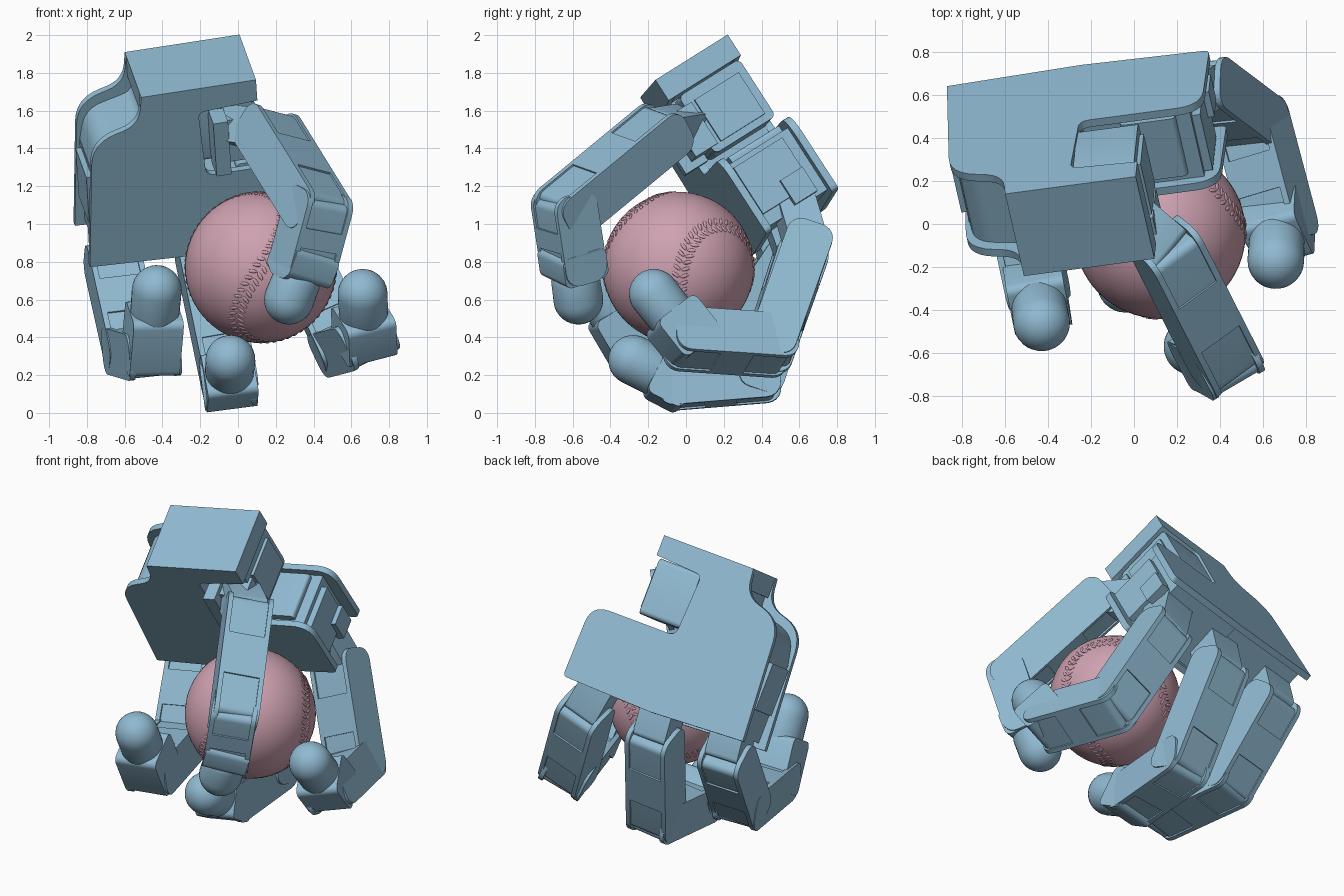
import bpy, bmesh, math
from mathutils import Vector, Matrix

cube = bpy.data.objects.get("Cube")
if cube:
    bpy.data.objects.remove(cube, do_unlink=True)


def material(name, rgb):
    m = bpy.data.materials.new(name)
    m.use_nodes = True
    m.diffuse_color = (*rgb, 1)
    m.node_tree.nodes["Principled BSDF"].inputs["Base Color"].default_value = (*rgb, 1)
    return m


BLUE = material("steel_blue", (0.28, 0.49, 0.64))
PINK = material("dusty_pink", (0.62, 0.36, 0.44))


def finish(name, bm, frame, mat=BLUE, smooth=False):
    bmesh.ops.transform(bm, matrix=frame, verts=bm.verts)
    bmesh.ops.recalc_face_normals(bm, faces=bm.faces)
    me = bpy.data.meshes.new(name)
    bm.to_mesh(me)
    bm.free()
    me.materials.append(mat)
    ob = bpy.data.objects.new(name, me)
    bpy.context.collection.objects.link(ob)
    if smooth:
        bpy.ops.object.select_all(action='DESELECT')
        ob.select_set(True)
        bpy.context.view_layer.objects.active = ob
        bpy.ops.object.shade_smooth_by_angle(angle=math.radians(40))
    return ob


def box(name, frame, lo, hi, round_axis=None, radius=0.0):
    """Box between two corners; edges along round_axis may be rounded."""
    bm = bmesh.new()
    bmesh.ops.create_cube(bm, size=1)
    lo, hi = Vector(lo), Vector(hi)
    for v in bm.verts:
        v.co = Vector([lo[i] + (v.co[i] + 0.5) * (hi[i] - lo[i]) for i in range(3)])
    if round_axis is not None:
        edges = [e for e in bm.edges
                 if abs((e.verts[0].co - e.verts[1].co).normalized()[round_axis]) > 0.9]
        bmesh.ops.bevel(bm, geom=edges, offset=radius, segments=5, profile=0.5, affect='EDGES')
    return finish(name, bm, frame, smooth=round_axis is not None)


def rounded(corners):
    """Outline with each (x, y, radius) corner replaced by an arc."""
    out = []
    for i, (x, y, r) in enumerate(corners):
        p = Vector((x, y))
        if not r:
            out.append(p)
            continue
        a = p + (Vector(corners[i - 1][:2]) - p).normalized() * r
        b = p + (Vector(corners[(i + 1) % len(corners)][:2]) - p).normalized() * r
        for k in range(7):
            t = k / 6
            out.append(a * (1 - t) ** 2 + p * 2 * t * (1 - t) + b * t * t)
    return out


def prism(name, frame, outline, b0, b1):
    bm = bmesh.new()
    face = bm.faces.new([bm.verts.new((p.x, b0, p.y)) for p in outline])
    ext = bmesh.ops.extrude_face_region(bm, geom=[face])["geom"]
    for v in ext:
        if isinstance(v, bmesh.types.BMVert):
            v.co.y = b1
    return finish(name, bm, frame, smooth=True)


def axes(x, y, z, origin):
    m = Matrix((x, y, z)).transposed().to_4x4()
    m.translation = origin
    return m


def along(p, q, width):
    """Frame at p: y runs to q, x is the width direction."""
    y = (q - p).normalized()
    x = (width - y * width.dot(y)).normalized()
    return axes(x, y, x.cross(y), p)


# Palm frame: x across, y out of the back, z toward the fingers
U = Vector((0.98, 0.13, 0.15)).normalized()
N = Vector((-0.196, 0.83, 0.52))
N = (N - U * N.dot(U)).normalized()
D = N.cross(U)
PALM = axes(U, N, D, Vector((-0.6, 0.14, 1.91)))
THICK = -0.46

# Palm plates, front and back
outline = rounded([(0, 0, 0), (0.62, 0, 0), (0.62, 0.13, 0), (0.3, 0.15, 0.04),
                   (0.32, 0.55, 0.05), (0.9, 0.55, 0.12), (0.91, 1.02, 0.03),
                   (0.3, 1.04, 0), (-0.335, 1.01, 0), (-0.28, 0.24, 0.14), (-0.02, 0.17, 0.1)])
prism("palm_back_plate", PALM, outline, -0.04, 0)
prism("palm_front_plate", PALM, outline, THICK, THICK + 0.04)

# Wrist block, and the curved side wall set in from the plate edges
box("wrist_block", PALM, (0, THICK + 0.03, 0), (0.62, -0.03, 0.13))
wall = rounded([(0.02, 0.1, 0), (0.3, 0.1, 0), (0.31, 0.48, 0), (-0.28, 0.48, 0),
                (-0.24, 0.29, 0.1), (0.02, 0.22, 0.06)])
prism("side_wall", PALM, wall, THICK + 0.03, -0.03)

# Motors between the plates
box("palm_core", PALM, (-0.28, THICK + 0.03, 0.47), (0.32, -0.03, 0.98))
box("side_motor", PALM, (-0.31, THICK + 0.08, 0.5), (-0.25, -0.08, 0.8))
box("wing_core", PALM, (0.3, THICK + 0.03, 0.6), (0.83, -0.03, 0.99))
box("wing_motor", PALM, (0.8, THICK + 0.05, 0.63), (0.87, -0.1, 0.92))
box("wing_connector", PALM, (0.84, -0.24, 0.82), (0.9, -0.1, 0.97))
box("wing_cable_cover", PALM, (0.5, THICK + 0.08, 0.56), (0.76, -0.06, 0.62), 1, 0.02)

# Thumb motor in the cutout
box("thumb_motor", PALM, (0.31, -0.4, 0.14), (0.6, -0.015, 0.5), 0, 0.03)
box("thumb_motor_cap", PALM, (0.36, -0.5, 0.2), (0.62, -0.36, 0.46))
box("thumb_bracket", PALM, (0.36, -0.56, 0.17), (0.44, -0.42, 0.5))
box("thumb_motor_rib", PALM, (0.58, -0.34, 0.2), (0.62, -0.06, 0.46))


def link(name, p, q, width, ext=0.11, half=0.14, depth=0.125):
    """Finger link: motor core with a rounded side plate on each flank."""
    f, n = along(p, q, width), (q - p).length
    box(name + "_core", f, (-half + 0.02, -ext + 0.04, -depth + 0.01),
        (half - 0.02, n + ext - 0.04, depth - 0.01), 0, 0.04)
    for side in (-1, 1):
        xs = sorted((side * half, side * (half - 0.03)))
        box(name + "_side_plate", f, (xs[0], -ext, -depth), (xs[1], n + ext, depth), 0, 0.08)
    # Raised bridge over the core at mid-length
    box(name + "_bridge", f, (-half + 0.01, n * 0.3, -depth), (half - 0.01, n * 0.7, depth))


def fingertip(name, p, q, width):
    """Rounded tip: square mount, cylinder and dome."""
    f, n = along(p, q, width), (q - p).length
    box(name + "_mount", f, (-0.135, -0.07, -0.133), (0.135, max(n - 0.13, 0.06), 0.133), 0, 0.04)
    bm = bmesh.new()
    bmesh.ops.create_uvsphere(bm, u_segments=32, v_segments=16, radius=0.132)
    for v in bm.verts:
        if v.co.z < -0.001:
            v.co.z -= n * 0.4
    turn = Matrix.Rotation(-math.pi / 2, 4, 'X')
    finish(name + "_dome", bm, f @ Matrix.Translation((0, n, 0)) @ turn, smooth=True)


def palm_point(a, b, c):
    return PALM @ Vector((a, b, c))


# Each digit: root, joints, tip centre, width direction
digits = {
    "right_finger": (palm_point(-0.17, -0.22, 0.95),
                     [(-0.66, 0.51, 0.79), (-0.56, 0.21, 0.34), (-0.46, -0.26, 0.31)],
                     (-0.43, -0.46, 0.65), (0.99, 0.14, 0.1)),
    "middle_finger": (palm_point(0.31, -0.22, 0.95),
                      [(-0.18, 0.59, 0.82), (-0.05, 0.39, 0.19), (-0.05, -0.04, 0.155)],
                      (-0.04, -0.28, 0.28), (0.98, 0.1, 0.13)),
    "left_finger": (palm_point(0.72, -0.2, 0.92),
                    [(0.31, 0.64, 0.88), (0.555, 0.455, 0.36), (0.67, 0.02, 0.39)],
                    (0.66, -0.17, 0.63), (0.9, 0.1, 0.43)),
    "thumb": (palm_point(0.5, -0.42, 0.3),
              [(0.16, -0.13, 1.49), (0.42, -0.64, 1.07), (0.35, -0.6, 0.81)],
              (0.27, -0.57, 0.6), (0.8, 0.5, -0.25)),
}
for name, (root, joints, tip, width) in digits.items():
    width = Vector(width)
    j = [Vector(p) for p in joints]
    f = along(root, j[0], width)
    box(name + "_base", f, (-0.11, -0.03, -0.1),
        (0.11, (j[0] - root).length, 0.1), 0, 0.03)
    link(name + "_lower_link", j[0], j[1], width, ext=0.09)
    link(name + "_upper_link", j[1], j[2], width)
    fingertip(name + "_tip", j[2], Vector(tip), width)

# Ball with a raised stitched seam
BALL = Matrix.Translation((0.12, -0.04, 0.77))
R = 0.4
bm = bmesh.new()
bmesh.ops.create_uvsphere(bm, u_segments=64, v_segments=32, radius=R)
finish("ball", bm, BALL, PINK, True)


def seam(t):
    return Vector((0.75 * math.cos(t) + 0.25 * math.cos(3 * t),
                   0.75 * math.sin(t) - 0.25 * math.sin(3 * t),
                   0.866 * math.sin(2 * t))).normalized()


bm = bmesh.new()
count = 108
for i in range(count):
    t = math.tau * i / count
    up = seam(t)
    fwd = (seam(t + 0.01) - seam(t - 0.01)).normalized()
    across = fwd.cross(up).normalized()
    for side in (-1, 1):
        centre = (up + across * side * 0.06).normalized() * R
        slant = (across + fwd * side * 0.5).normalized()
        m = axes(slant, up.cross(slant), up, centre)
        bmesh.ops.create_icosphere(bm, subdivisions=2, radius=1,
                                   matrix=m @ Matrix.Diagonal((0.024, 0.01, 0.005, 1)))
finish("ball_stitches", bm, BALL @ Matrix.Rotation(0.6, 4, 'Y'), PINK, True)
